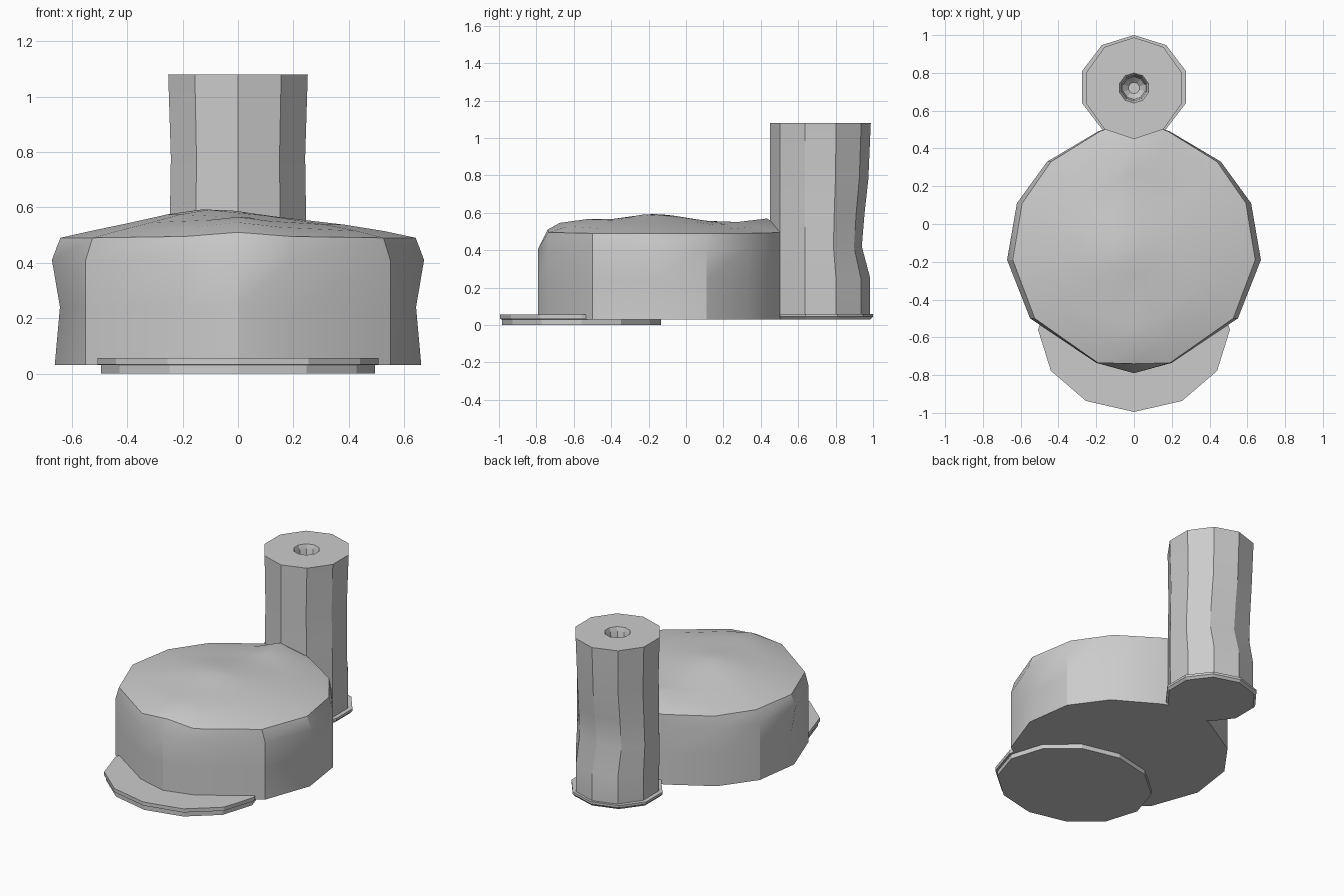
import bpy, bmesh, math

if "Cube" in bpy.data.objects:
    bpy.data.objects.remove(bpy.data.objects["Cube"])

grey = bpy.data.materials.new("plain grey")
grey.diffuse_color = (0.6, 0.6, 0.6, 1)
grey.use_nodes = True
grey.node_tree.nodes["Principled BSDF"].inputs["Base Color"].default_value = grey.diffuse_color


def loft(name, rings, angle=25):
    """Skin a stack of closed rings and cap both ends."""
    bm = bmesh.new()
    loops = [[bm.verts.new(p) for p in r] for r in rings]
    n = len(rings[0])
    for a, b in zip(loops, loops[1:]):
        for i in range(n):
            j = (i + 1) % n
            bm.faces.new((a[i], a[j], b[j], b[i]))
    bm.faces.new(loops[0][::-1])
    bm.faces.new(loops[-1])
    bmesh.ops.recalc_face_normals(bm, faces=bm.faces)
    me = bpy.data.meshes.new(name)
    bm.to_mesh(me)
    bm.free()
    me.materials.append(grey)
    ob = bpy.data.objects.new(name, me)
    bpy.context.collection.objects.link(ob)
    bpy.context.view_layer.objects.active = ob
    ob.select_set(True)
    bpy.ops.object.shade_smooth_by_angle(angle=math.radians(angle))
    ob.select_set(False)
    return ob


def ellipse(n, cy, rx, ry, z):
    """Ring with a corner on the front centre line."""
    return [(rx * math.sin(2 * math.pi * i / n),
             cy - ry * math.cos(2 * math.pi * i / n), z) for i in range(n)]


# Main body: mirrored outline narrowing into the neck behind
half = [(0.2, -0.735), (0.55, -0.5), (0.672, -0.19), (0.62, 0.11),
        (0.46, 0.33), (0.19, 0.49)]
outline = [(0, -0.79)] + half + [(0, 0.56)] + [(-x, y) for x, y in half[::-1]]


def wall(z, waist):
    return [(x * (waist if abs(x) > 0.65 else 1), y, z) for x, y in outline]


def bump(x, y, cx, cy, r, h):
    return h * math.exp(-((x - cx) ** 2 + (y - cy) ** 2) / r ** 2)


def dome(s):
    ring = []
    for x, y in outline:
        px, py = x * 0.955 * s, -0.15 + (y + 0.15) * s
        if s == 1 and y < -0.78:
            py = -0.74
        z = 0.49 + 0.07 * (1 - s ** 2.2)
        z += bump(px, py, -0.12, -0.18, 0.22, 0.035)
        z += bump(px, py, 0, -0.62, 0.16, 0.035)
        z += bump(px, py, 0, 0.42, 0.12, 0.055)
        ring.append((px, py, z))
    return ring


loft("body", [wall(0.03, 0.985), wall(0.24, 0.957), wall(0.41, 1.0)]
     + [dome(s) for s in (1, 0.82, 0.6, 0.4, 0.2, 0.05)], 28)

# Rear tower: ten sides, slightly wavy, with a tapered socket in the top
CY = 0.72
profile = [(0.035, 0.985, 0.26), (0.25, 0.985, 0.262), (0.42, 0.94, 0.262),
           (0.6, 0.955, 0.258), (0.78, 0.975, 0.255), (1.08, 0.988, 0.265)]
rings = []
for z, back, rx in profile:
    rings.append([(x, y if y < CY else CY + (y - CY) * (back - CY) / 0.27, z)
                  for x, y, z in ellipse(10, CY, rx, 0.27, z)])
rings += [ellipse(10, CY, r, r, z)
          for r, z in ((0.08, 1.08), (0.068, 1.05), (0.06, 0.93), (0.03, 0.9))]
loft("tower", rings)

# Thin foot plate under the tower
loft("tower_foot", [ellipse(10, 0.725, rx, ry, z) for rx, ry, z in
                    ((0.275, 0.262, 0.03), (0.289, 0.275, 0.045),
                     (0.289, 0.275, 0.06))])

# Flat disc under the front edge
loft("front_disc", [ellipse(12, -0.56, rx, ry, z) for rx, ry, z in
                    ((0.495, 0.425, 0.0), (0.495, 0.425, 0.03),
                     (0.508, 0.435, 0.032), (0.508, 0.435, 0.056))])
